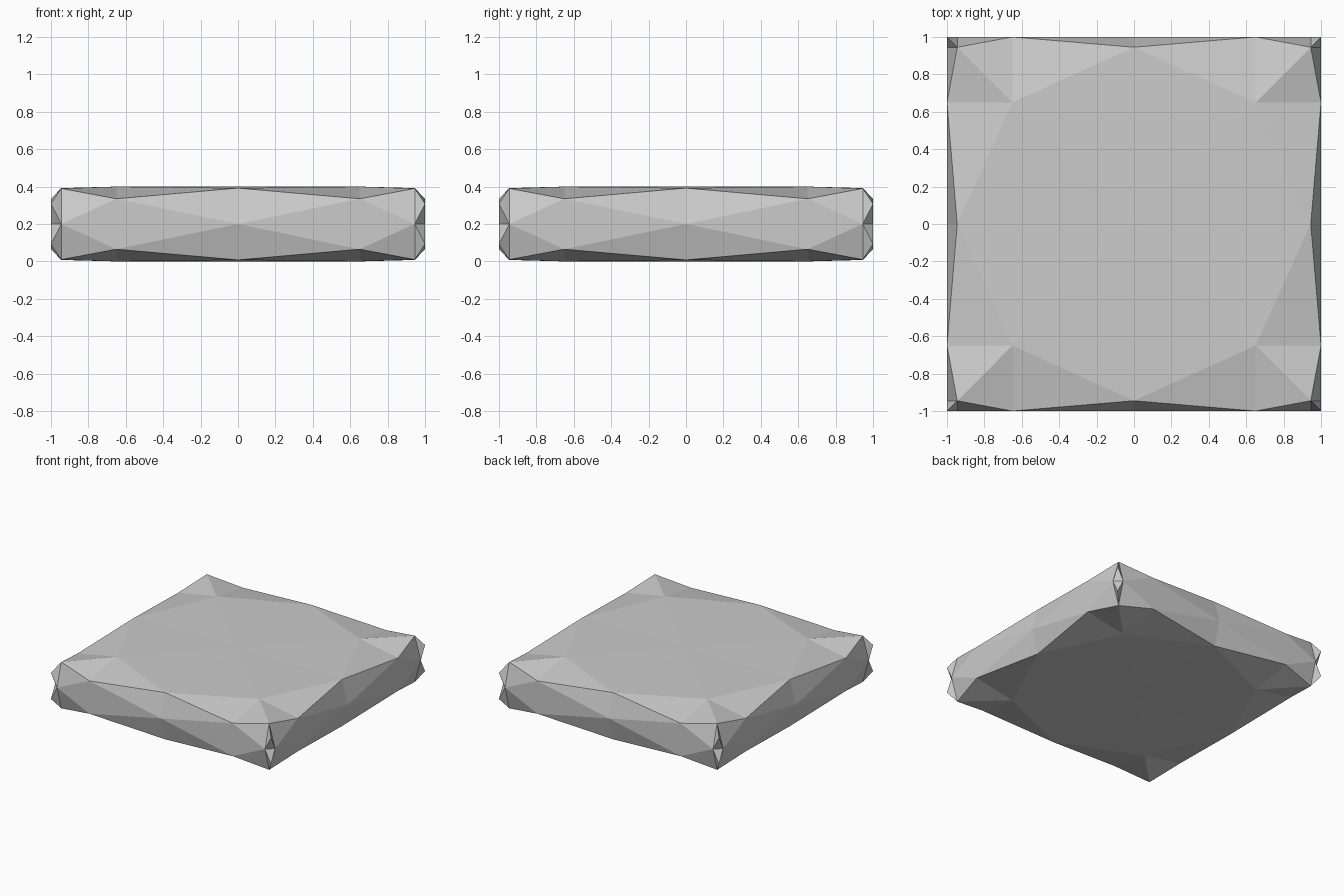
import bpy, bmesh
from itertools import product

if "Cube" in bpy.data.objects:
    bpy.data.objects.remove(bpy.data.objects["Cube"])

# Key points of one eighth of the slab (z measured from mid height)
P = dict(
    top=(0, 0, .2), front=(0, 1, 0), side=(1, 0, 0),
    it=(.65, .65, .2), jf=(.65, 1, .135), js=(1, .65, .135),
    mf=(0, .945, .192), ms=(.945, 0, .192),
    c=(.945, .945, .19), d=(1, 1, .108),
    lf=(.945, 1, 0), ls=(1, .945, 0),
)
FACETS = """top mf it|top it ms|it mf jf|it jf c|it c js|it js ms
front jf mf|front lf jf|c jf lf|c lf d
side js ms|side ls js|c js ls|c ls d|d lf ls""".replace("\n", "|").split("|")

# Mirror the eighth into all octants and weld the seams
bm = bmesh.new()
for sx, sy, sz in product((1, -1), repeat=3):
    v = {k: bm.verts.new((x * sx, y * sy, z * sz + .2)) for k, (x, y, z) in P.items()}
    for f in FACETS:
        bm.faces.new([v[k] for k in f.split()])
bmesh.ops.remove_doubles(bm, verts=bm.verts, dist=.0005)
bmesh.ops.recalc_face_normals(bm, faces=bm.faces)

# Faceted slab, flat shaded
mesh = bpy.data.meshes.new("faceted_slab")
bm.to_mesh(mesh)
bm.free()
bpy.context.collection.objects.link(bpy.data.objects.new("faceted_slab", mesh))
